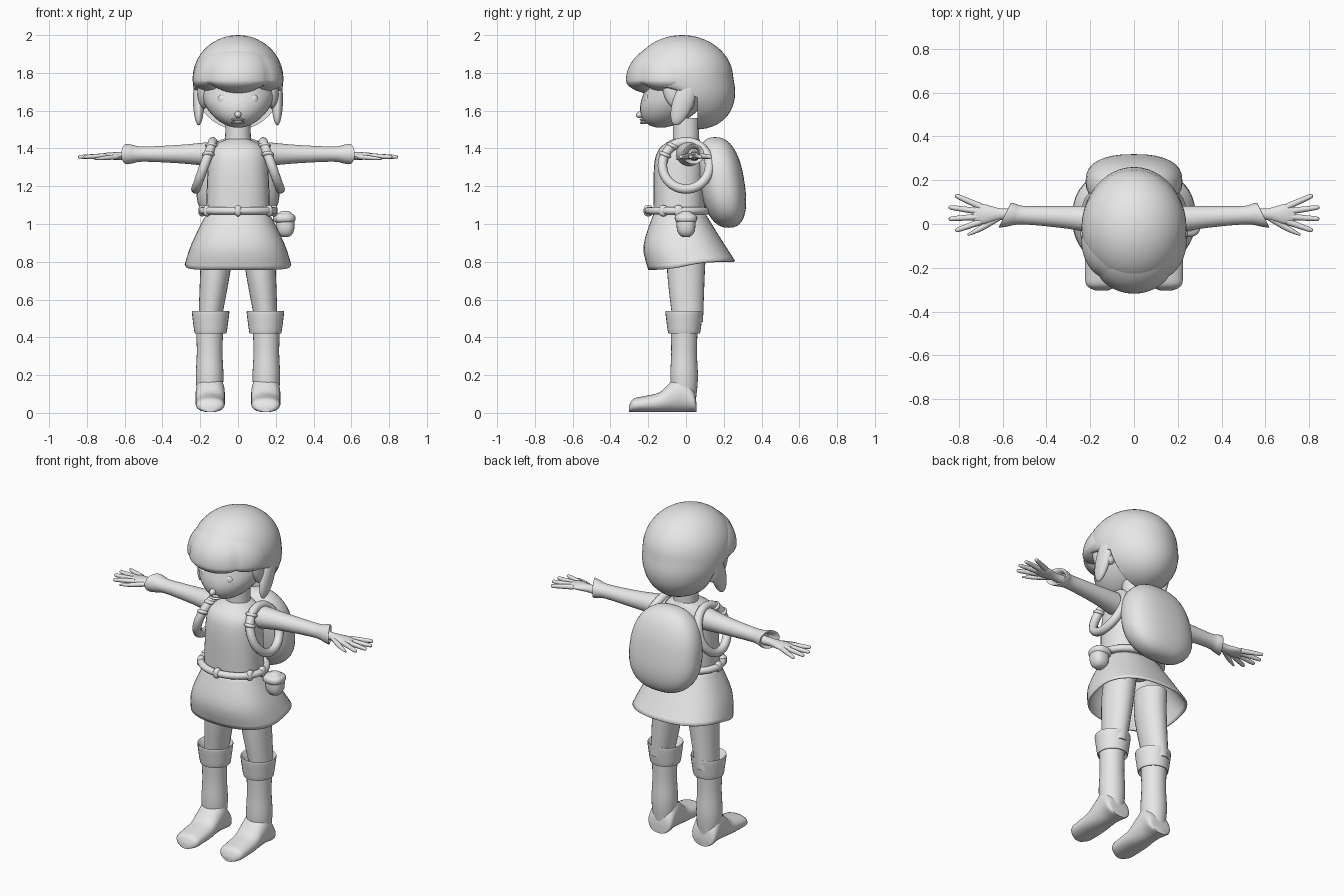
import bpy, bmesh, math
from mathutils import Vector, Matrix

if "Cube" in bpy.data.objects:
    bpy.data.objects.remove(bpy.data.objects["Cube"], do_unlink=True)

grey = bpy.data.materials.new("plain grey")
grey.use_nodes = True
grey.diffuse_color = (.8, .8, .8, 1)
grey.node_tree.nodes["Principled BSDF"].inputs["Base Color"].default_value = grey.diffuse_color
made = []
X, Y, Z = Vector((1, 0, 0)), Vector((0, 1, 0)), Vector((0, 0, 1))


def finish(name, bm, side=1, warp=None):
    """Bend a bmesh by a rule, flip it across x for the right side, make the object."""
    for vert in bm.verts:
        if warp:
            warp(vert.co)
        vert.co.x *= side
    bmesh.ops.recalc_face_normals(bm, faces=bm.faces)
    mesh = bpy.data.meshes.new(name)
    bm.to_mesh(mesh)
    bm.free()
    mesh.materials.append(grey)
    ob = bpy.data.objects.new(name, mesh)
    bpy.context.collection.objects.link(ob)
    made.append(ob)
    return ob


def power(value, exponent):
    return math.copysign(abs(value) ** exponent, value)


def smooth_rows(rows, steps=4):
    """Spline interpolation through the station tuples."""
    vectors = [Vector(row) for row in rows]
    padded = [vectors[0], *vectors, vectors[-1]]
    out = []
    for a, b, c, d in zip(padded, padded[1:], padded[2:], padded[3:]):
        for step in range(steps):
            t = step / steps
            out.append(b + (c - a + (2*a - 5*b + 4*c - d + (3*(b - c) + d - a) * t) * t) * t / 2)
    return out + [vectors[-1]]


def loft(name, rows, axis=None, side=1, sides=28, square=1, cap=True, warp=None):
    """Skin rings (x, y, z, half width, half depth) along an axis or along their path."""
    rows = smooth_rows(rows)
    centres = [Vector(row[:3]) for row in rows]
    bm = bmesh.new()
    rings = []
    for i, (centre, row) in enumerate(zip(centres, rows)):
        if axis:
            across = Y if axis == X else X
            depth = Y if axis == Z else Z
        else:
            along = (centres[min(i + 1, len(rows) - 1)] - centres[max(i - 1, 0)]).normalized()
            across = along.cross(Z).normalized()
            depth = along.cross(across)
        angles = [math.tau * k / sides for k in range(sides)]
        rings.append([bm.verts.new(centre + across * power(math.cos(a), square) * row[3]
                                   + depth * power(math.sin(a), square) * row[4]) for a in angles])
    for low, high in zip(rings, rings[1:]):
        for k in range(sides):
            bm.faces.new((low[k - 1], low[k], high[k], high[k - 1]))
    if cap:
        bm.faces.new(rings[0])
        bm.faces.new(rings[-1])
    return finish(name, bm, side, warp)


def blob(name, centre, radii, side=1, tilt=0, square=1, segments=24, warp=None):
    """Ellipsoid, boxier when square is below one."""
    bm = bmesh.new()
    bmesh.ops.create_uvsphere(bm, u_segments=segments, v_segments=segments * 2 // 3, radius=1)
    for vert in bm.verts:
        vert.co = [power(c, square) * r for c, r in zip(vert.co, radii)]
    bm.transform(Matrix.Translation(centre) @ Matrix.Rotation(tilt, 4, "X"))
    return finish(name, bm, side, warp)


def hoop(name, point, normal, radius, side=1, around=40, sides=12):
    """Closed tube following point(angle), roughly square to the normal."""
    bm = bmesh.new()
    path = [Vector(point(math.tau * i / around)) for i in range(around)]
    rings = []
    for i, centre in enumerate(path):
        along = path[(i + 1) % around] - path[i - 1]
        across = along.cross(normal).normalized()
        depth = along.normalized().cross(across)
        angles = [math.tau * k / sides for k in range(sides)]
        rings.append([bm.verts.new(centre + radius * (across * math.cos(a) + depth * math.sin(a)))
                      for a in angles])
    for i in range(around):
        for k in range(sides):
            bm.faces.new((rings[i - 1][k - 1], rings[i - 1][k], rings[i][k], rings[i][k - 1]))
    return finish(name, bm, side)


def spans(rows):
    """Rings given as height, half width, front and back."""
    return [(0, (front + back) / 2, z, width, (back - front) / 2) for z, width, front, back in rows]


def pull_chin(p):
    drop = max(0, 1.7 - p.z)
    p.y -= drop * .5
    p.x *= 1 - drop * .8


def cut_hair(p):
    """Lengthen the nape and clear the hair from the face below the fringe."""
    drop = max(0, 1.77 - p.z) * 1.17
    if drop:
        p.z = 1.77 - drop
        p.y = max(p.y + drop * .28, min(.06, 4 * drop - .3))


def scallop(p):
    """Flatten the underside of the fringe and split it into rounded lobes."""
    lobe = abs(math.cos(math.atan2(p.x, -.08 - p.y) * 2)) ** .5
    fade = max(0, min(1, (1.96 - p.z) * 6))
    shrink = 1 - .07 * (1 - lobe) * fade
    p.x *= shrink
    p.y = (p.y + .08) * shrink - .08
    if p.z < 1.76:
        p.z = 1.76 - (1.76 - p.z) * (.22 + .2 * lobe)


def shape_pack(p):
    rise = p.z - 1.22
    p.x *= 1 - rise * .3
    p.y -= rise * .15


def slope_hem(p):
    p.z += math.tanh(p.y * 9) * max(0, 1.06 - p.z) * .09


def slant_cuff(p):
    p.x -= (p.y - .04) * max(0, min(.5, 5 * p.x - 2.4))


def belt_line(a):
    return (.19 * math.cos(a), .16 * math.sin(a) - .04, 1.07)


def strap_line(a):
    return (.178 - .045 * math.cos(a), .125 * math.sin(a), 1.31 + .125 * math.cos(a))


# Head and face
blob("head", (0, -.04, 1.7), (.2, .18, .19), segments=32, warp=pull_chin)
blob("nose", (0, -.24, 1.58), (.018, .026, .018), tilt=.3, segments=12)
for part, height in (("upper_lip", 1.552), ("lower_lip", 1.537)):
    blob(part, (0, -.225, height), (.035, .02, .008), segments=16)
loft("neck", [(0, 0, 1.4, .07, .07), (0, 0, 1.56, .065, .07)], Z)

# Hair cap and lobed fringe
blob("hair_cap", (0, -.02, 1.77), (.24, .27, .23), segments=44, warp=cut_hair)
blob("fringe", (0, -.08, 1.76), (.24, .238, .2), segments=64, warp=scallop)

# Tunic body and flared skirt
loft("tunic", spans([(1.04, .17, -.17, .1), (1.3, .16, -.17, .1), (1.4, .14, -.14, .09),
                     (1.45, .06, -.07, .07)]), Z, square=.85)
skirt = loft("skirt", spans([(1.06, .165, -.17, .1), (.9, .245, -.225, .19), (.78, .282, -.2, .26)]),
             Z, sides=48, square=.85, cap=False, warp=slope_hem)
skirt.modifiers.new("cloth", "SOLIDIFY").thickness = .01

# Belt with loops, hip pouch and backpack
hoop("belt", belt_line, Z, .02)
for turn in (-90, -30, 0, 180, 210):
    blob("belt_loop", belt_line(math.radians(turn)), (.02, .025, .03), segments=12, square=.8)
blob("pouch", (.25, 0, 1), (.05, .05, .07), square=.8)
blob("pouch_lid", (.245, 0, 1.03), (.06, .06, .03), square=.8)
blob("backpack", (0, .19, 1.22), (.22, .12, .24), segments=32, square=.82, warp=shape_pack)

for s, tag in ((1, "left_"), (-1, "right_")):
    # Side hair, ear and eye
    blob(tag + "temple_hair", (.185, -.07, 1.7), (.03, .05, .09), s, tilt=.3)
    blob(tag + "side_lock", (.208, -.01, 1.66), (.03, .055, .145), s, tilt=-.35)
    blob(tag + "ear", (.19, .02, 1.64), (.03, .025, .035), s, segments=16)
    blob(tag + "eye", (.08, -.2, 1.66), (.027, .02, .027), s, segments=16)

    # Shoulder strap and its buckle rings
    hoop(tag + "strap", strap_line, X, .025, s)
    for turn in (-.6, -1.1):
        blob(tag + "strap_ring", strap_line(turn), (.034, .034, .015), s, tilt=-.4, segments=16)

    # Sleeve with an open flared cuff
    sleeve = ((.1, .07), (.17, .065), (.3, .052), (.5, .042), (.56, .052), (.59, .056), (.58, .04), (.55, .03))
    loft(tag + "sleeve", [(x, min(.04, x / 10), 1.37, half, half * .95) for x, half in sleeve],
         X, s, warp=slant_cuff)

    # Hand with four fingers and a thumb
    palm = ((.53, .028, .028), (.61, .026, .022), (.69, .046, .018), (.735, .03, .01))
    loft(tag + "palm", [(x, .045, 1.36, wide, thick) for x, wide, thick in palm], X, s)
    for i, label in enumerate(("index", "middle", "ring", "little")):
        spread = i - 1.5
        root = Vector((.7, .045 + spread * .023, 1.36))
        tip = Vector((.85 - spread ** 2 * .015, .05 + spread * .054, 1.355))
        loft(tag + label + "_finger", [(*root.lerp(tip, t), r, r) for t, r in
                                       ((0, .015), (.5, .013), (.93, .01), (1, .002))], None, s, sides=10)
    loft(tag + "thumb", [(.62, .03, 1.358, .016, .014), (.7, -.02, 1.35, .013, .012),
                         (.76, -.05, 1.345, .005, .005)], None, s, sides=10)

    # Leg
    loft(tag + "leg", [(.11, .01, .9, .085, .1), (.12, 0, .75, .08, .1), (.15, .01, .48, .06, .08)], Z, s)

    # Boot shaft, foot and turned-down top
    shaft = ((.05, .06), (.18, .073), (.32, .068), (.46, .072))
    loft(tag + "boot_shaft", [(.15, -.01, z, half, half) for z, half in shaft], Z, s)
    foot = ((.055, .05), (.04, .12), (-.02, .2), (-.08, .16), (-.14, .105), (-.22, .085), (-.28, .07), (-.303, .03))
    loft(tag + "boot_foot", [(.147, y, tall / 2 + .004, min(.077, tall), tall / 2) for y, tall in foot],
         Y, s, square=.9)
    cuff = ((.44, .07), (.42, .083), (.48, .093), (.535, .099), (.53, .09), (.49, .06))
    loft(tag + "boot_cuff", [(.145, -.01, z, half, half) for z, half in cuff], Z, s)

# Smooth shading that keeps the hems and cuffs crisp
for ob in bpy.context.selected_objects:
    ob.select_set(False)
for ob in made:
    ob.select_set(True)
    bpy.context.view_layer.objects.active = ob
bpy.ops.object.shade_smooth_by_angle(angle=math.radians(40))
